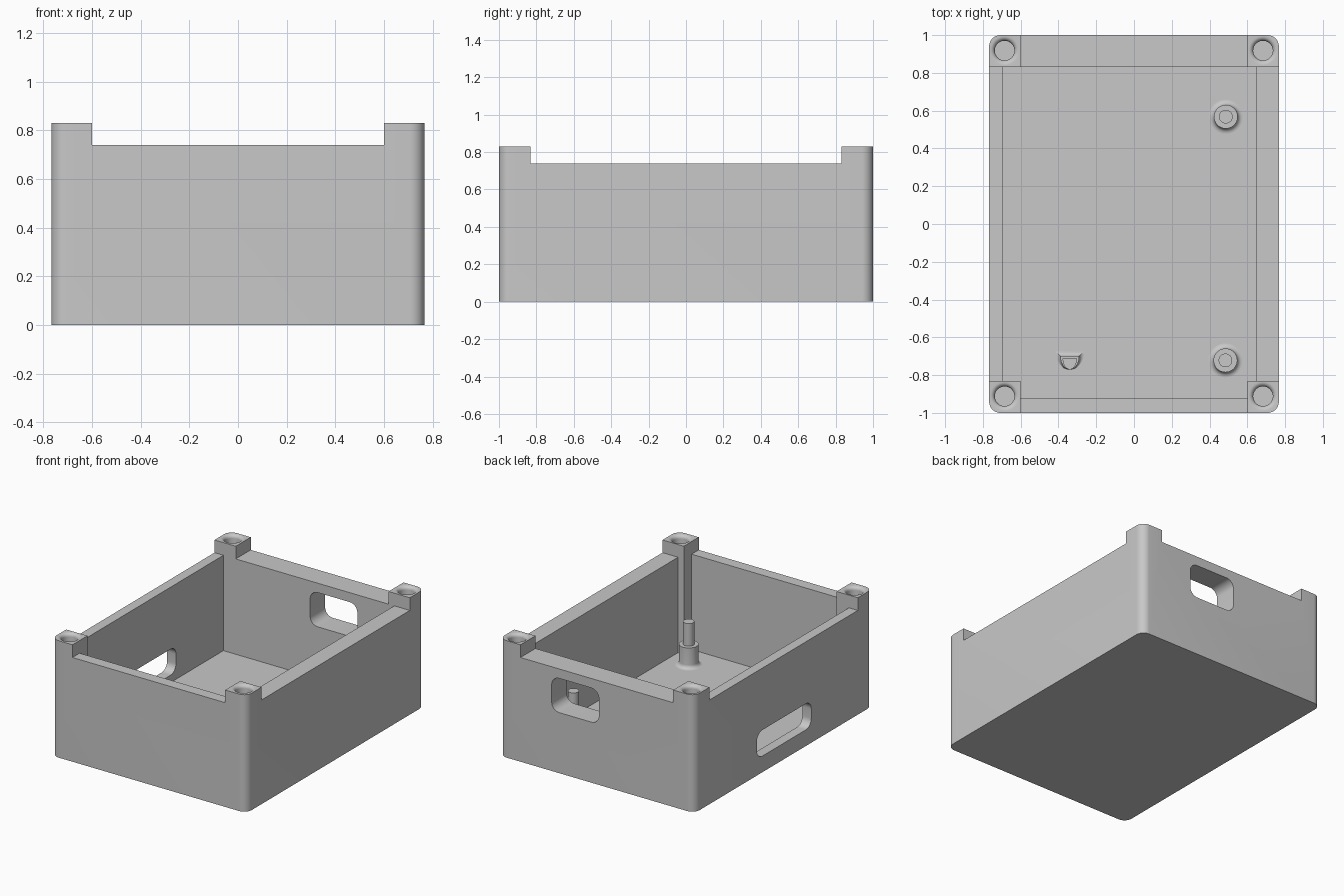
import bpy
import bmesh
from math import pi, cos, sin

cube = bpy.data.objects.get("Cube")
if cube:
    bpy.data.objects.remove(cube, do_unlink=True)

HX, HY, TOP, RIM, FLOOR = 0.767, 1.0, 0.83, 0.74, 0.063

grey = bpy.data.materials.new("light_grey")
grey.use_nodes = True
COLOUR = (0.58, 0.58, 0.58, 1)
grey.diffuse_color = COLOUR
grey.node_tree.nodes["Principled BSDF"].inputs["Base Color"].default_value = COLOUR


def loft(name, rings):
    """Solid through a stack of equal-sized point rings, capped at both ends."""
    bm = bmesh.new()
    loops = [[bm.verts.new(p) for p in ring] for ring in rings]
    n = len(loops[0])
    for a, b in zip(loops, loops[1:]):
        for i in range(n):
            j = (i + 1) % n
            bm.faces.new((a[i], a[j], b[j], b[i]))
    bm.faces.new(loops[0][::-1])
    bm.faces.new(loops[-1])
    bmesh.ops.recalc_face_normals(bm, faces=bm.faces)
    mesh = bpy.data.meshes.new(name)
    bm.to_mesh(mesh)
    bm.free()
    mesh.materials.append(grey)
    obj = bpy.data.objects.new(name, mesh)
    bpy.context.collection.objects.link(obj)
    return obj


def prism(name, outline, z0, z1):
    return loft(name, [[(x, y, z) for x, y in outline] for z in (z0, z1)])


def rounded(x0, x1, y0, y1, r, steps=10):
    """Outline of a rectangle with round corners."""
    centres = [(x1 - r, y1 - r), (x0 + r, y1 - r), (x0 + r, y0 + r), (x1 - r, y0 + r)]
    return [(cx + r * cos((k + i / steps) * pi / 2), cy + r * sin((k + i / steps) * pi / 2))
            for k, (cx, cy) in enumerate(centres) for i in range(steps + 1)]


def circle(x, y, r, z, n=40):
    return [(x + r * cos(2 * pi * i / n), y + r * sin(2 * pi * i / n), z) for i in range(n)]


def half_circle(x, y, r, z, n=24):
    """Half disc with its flat side to the back, grown evenly with r."""
    flat = y + r - 0.05
    return [(x + r * cos(pi + pi * i / n), flat + (r + 0.02) * sin(pi + pi * i / n), z)
            for i in range(n + 1)]


def cut(target, cutter):
    cutter.hide_render = True
    mod = target.modifiers.new("cut", "BOOLEAN")
    mod.operation, mod.solver, mod.object = "DIFFERENCE", "EXACT", cutter
    bpy.context.view_layer.objects.active = target
    bpy.ops.object.modifier_apply(modifier=mod.name)
    bpy.data.objects.remove(cutter, do_unlink=True)


def smooth(obj):
    bpy.ops.object.select_all(action="DESELECT")
    obj.select_set(True)
    bpy.context.view_layer.objects.active = obj
    bpy.ops.object.shade_smooth_by_angle(angle=pi / 6)


# Outer shell with round vertical corners
shell = prism("box_shell", rounded(-HX, HX, -HY, HY, 0.06), 0, TOP)

# Cavity, stepped around the corner pillars
CX, CY = 0.60, 0.832
left, right, front = -0.697, 0.645, -0.92
cavity = [(-CX, front), (CX, front), (CX, -CY), (right, -CY),
          (right, CY), (left, CY), (left, -CY), (-CX, -CY)]
cut(shell, prism("cavity_cutter", cavity, FLOOR, 1))

# Lowered rims between the corners
for sx, sy in ((CX, 1.2), (1.2, CY)):
    rect = [(-sx, -sy), (sx, -sy), (sx, sy), (-sx, sy)]
    cut(shell, prism("rim_cutter", rect, RIM, 1.1))

# Round-cornered openings in the back wall and one side wall
back = rounded(-0.016, 0.355, 0.43, 0.673, 0.06)
cut(shell, loft("back_opening_cutter", [[(x, y, z) for x, z in back] for y in (0.75, 1.1)]))
side = rounded(-0.31, 0.30, 0.115, 0.30, 0.06)
cut(shell, loft("side_opening_cutter", [[(x, y, z) for y, z in side] for x in (-0.9, -0.65)]))

# Screw holes with a rounded lip
LIP, HOLE = 0.025, 0.052
lip = [(HOLE + LIP * (1 - cos(t)), TOP - LIP + LIP * sin(t))
       for t in [i * pi / 12 for i in range(7)]]
profile = [(HOLE, TOP - 0.3)] + lip + [(HOLE + LIP, TOP + 0.1)]
for x in (-0.685, 0.683):
    for y in (-0.912, 0.918):
        cut(shell, loft("hole_cutter", [circle(x, y, r, z) for r, z in profile]))
smooth(shell)


def post(name, ring, x, y, base, pin):
    """Stepped post with a fillet at the floor."""
    f = 0.027
    foot = [(base + f * (1 - sin(t)), FLOOR + f * (1 - cos(t)))
            for t in [i * pi / 12 for i in range(7)]]
    steps = [(base + f, FLOOR - 0.02)] + foot + [(base, 0.21), (pin, 0.21), (pin, 0.37)]
    smooth(loft(name, [ring(x, y, r, z) for r, z in steps]))


# Locating posts on the floor
post("back_post", circle, 0.486, 0.568, 0.063, 0.036)
post("front_post", circle, 0.484, -0.722, 0.063, 0.036)
post("half_round_post", half_circle, -0.34, -0.70, 0.05, 0.038)
